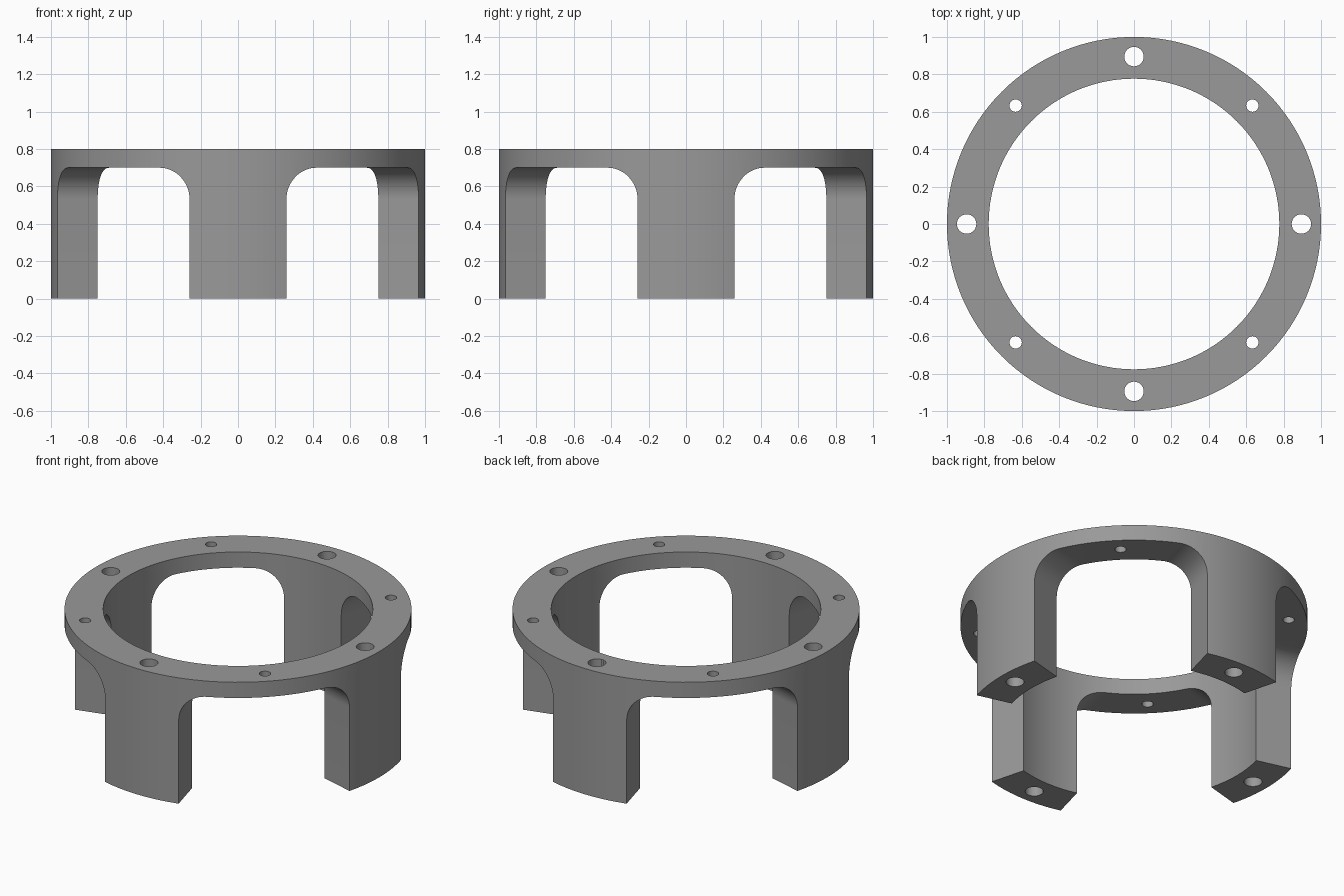
import bpy, bmesh, math
from mathutils import Vector

if "Cube" in bpy.data.objects:
    bpy.data.objects.remove(bpy.data.objects["Cube"])

R_OUT, R_IN, HEIGHT = 1.0, 0.777, 0.8
CEILING, FILLET = 0.70, 0.17      # top of the openings and their corner radius
BOLT_R = 0.895                    # bolt circle
SEGMENTS = 128


def make_object(name, bm):
    bmesh.ops.recalc_face_normals(bm, faces=bm.faces)
    mesh = bpy.data.meshes.new(name)
    bm.to_mesh(mesh)
    bm.free()
    obj = bpy.data.objects.new(name, mesh)
    bpy.context.collection.objects.link(obj)
    return obj


def ring(name):
    """Plain tube: a rectangle profile joined round the z axis."""
    bm = bmesh.new()
    profile = [(R_IN, 0), (R_OUT, 0), (R_OUT, HEIGHT), (R_IN, HEIGHT)]
    loops = []
    for i in range(SEGMENTS):
        a = math.tau * i / SEGMENTS
        loops.append([bm.verts.new((r * math.cos(a), r * math.sin(a), z)) for r, z in profile])
    for i in range(SEGMENTS):
        p, q = loops[i], loops[(i + 1) % SEGMENTS]
        for k in range(4):
            bm.faces.new((p[k], q[k], q[(k + 1) % 4], p[(k + 1) % 4]))
    return make_object(name, bm)


def opening_cutter(mid):
    """60 degree wedge with radial sides and rounded upper corners."""
    half = math.radians(30)
    bisector = Vector((math.cos(mid), math.sin(mid), 0))
    levels = [(-0.2, 0.0)]
    steps = 16
    for i in range(steps + 1):
        t = math.pi / 2 * i / steps
        levels.append((CEILING - FILLET + FILLET * math.sin(t), FILLET * (1 - math.cos(t))))
    bm = bmesh.new()
    rows = []
    for z, d in levels:
        up = Vector((0, 0, z))
        points = [bisector * (d / math.sin(half))]
        for side in (-1, 1):
            a = mid + side * half
            along = Vector((math.cos(a), math.sin(a), 0))
            inward = Vector((math.sin(a), -math.cos(a), 0)) * side
            points.append(along * 1.5 + inward * d)
        rows.append([bm.verts.new(p + up) for p in points])
    for low, high in zip(rows, rows[1:]):
        for k in range(3):
            n = (k + 1) % 3
            bm.faces.new((low[k], low[n], high[n], high[k]))
    bm.faces.new(rows[0])
    bm.faces.new(rows[-1])
    return make_object("opening_cutter", bm)


def hole_cutter(angle, radius):
    bm = bmesh.new()
    bmesh.ops.create_cone(bm, cap_ends=True, segments=32, radius1=radius, radius2=radius, depth=2)
    bmesh.ops.translate(bm, verts=bm.verts,
                        vec=(BOLT_R * math.cos(angle), BOLT_R * math.sin(angle), 0.4))
    return make_object("hole_cutter", bm)


def cut(obj, cutter):
    mod = obj.modifiers.new("cut", 'BOOLEAN')
    mod.operation = 'DIFFERENCE'
    mod.solver = 'EXACT'
    mod.object = cutter
    bpy.ops.object.modifier_apply(modifier=mod.name)
    bpy.data.objects.remove(cutter, do_unlink=True)


# Ring with four legs
body = ring("ring_with_legs")
bpy.context.view_layer.objects.active = body
body.select_set(True)

for i in range(4):
    leg = i * math.pi / 2
    gap = leg + math.pi / 4
    cut(body, opening_cutter(gap))        # opening between two legs
    cut(body, hole_cutter(leg, 0.052))    # large hole down the leg
    cut(body, hole_cutter(gap, 0.033))    # small hole over the opening

grey = bpy.data.materials.new("mid grey")
grey.diffuse_color = (0.32, 0.32, 0.32, 1)
grey.use_nodes = True
grey.node_tree.nodes["Principled BSDF"].inputs["Base Color"].default_value = grey.diffuse_color
body.data.materials.clear()
body.data.materials.append(grey)
for poly in body.data.polygons:
    poly.material_index = 0
bpy.ops.object.shade_smooth_by_angle(angle=math.radians(30))
